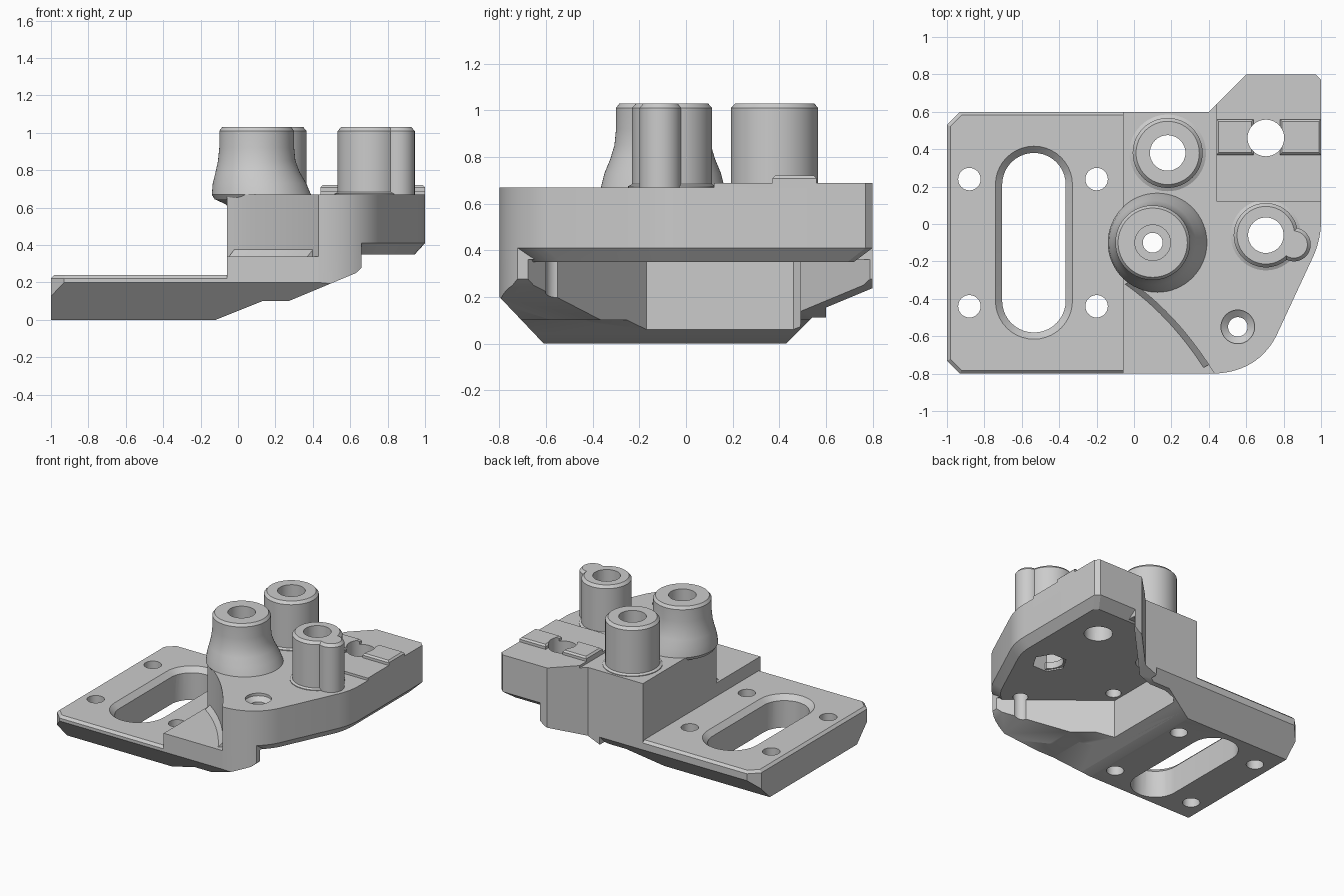
import bpy, bmesh, math
from math import sin, cos, pi

cube = bpy.data.objects.get("Cube")
if cube:
    bpy.data.objects.remove(cube, do_unlink=True)

grey = bpy.data.materials.new("machined_grey")
grey.use_nodes = True
COLOUR = (0.6, 0.6, 0.6, 1)
grey.diffuse_color = COLOUR
grey.node_tree.nodes["Principled BSDF"].inputs["Base Color"].default_value = COLOUR


def finish(name, bm):
    bmesh.ops.recalc_face_normals(bm, faces=bm.faces)
    mesh = bpy.data.meshes.new(name)
    bm.to_mesh(mesh)
    bm.free()
    ob = bpy.data.objects.new(name, mesh)
    bpy.context.collection.objects.link(ob)
    mesh.materials.append(grey)
    return ob


def prism(name, pts, lo, hi, axis="z", low_pts=None, bevel_top=0):
    """Extrude an outline along an axis; low_pts gives a different lower outline."""
    place = {"x": lambda a, b, h: (h, a, b),
             "y": lambda a, b, h: (a, h, b),
             "z": lambda a, b, h: (a, b, h)}[axis]
    bm = bmesh.new()
    low = [bm.verts.new(place(a, b, lo)) for a, b in low_pts or pts]
    high = [bm.verts.new(place(a, b, hi)) for a, b in pts]
    n = len(pts)
    bm.faces.new(low)
    top = bm.faces.new(high)
    for i in range(n):
        j = (i + 1) % n
        bm.faces.new((low[i], low[j], high[j], high[i]))
    if bevel_top:
        bmesh.ops.recalc_face_normals(bm, faces=bm.faces)
        bmesh.ops.bevel(bm, geom=list(top.edges), offset=bevel_top, segments=1,
                        affect="EDGES", profile=0.5)
    return finish(name, bm)


def lathe(name, profile, x, y, n=64):
    """Stack rings of (radius, height, optional x shift) into a round solid."""
    bm = bmesh.new()
    rings = [[bm.verts.new((x + sum(shift) + r * cos(2 * pi * i / n),
                            y + r * sin(2 * pi * i / n), z)) for i in range(n)]
             for r, z, *shift in profile]
    bm.faces.new(rings[0])
    bm.faces.new(rings[-1])
    for a, b in zip(rings, rings[1:]):
        for i in range(n):
            j = (i + 1) % n
            bm.faces.new((a[i], a[j], b[j], b[i]))
    return finish(name, bm)


def cut(targets, tool):
    for target in targets:
        mod = target.modifiers.new("cut", "BOOLEAN")
        mod.operation = "DIFFERENCE"
        mod.solver = "EXACT"
        mod.object = tool
        bpy.context.view_layer.objects.active = target
        bpy.ops.object.modifier_apply(modifier=mod.name)
    bpy.data.objects.remove(tool, do_unlink=True)


def rect(x0, x1, y0, y1):
    return [(x0, y0), (x1, y0), (x1, y1), (x0, y1)]


def bezier(a, b, c, n=14):
    return [tuple((1 - t) ** 2 * p + 2 * t * (1 - t) * q + t * t * r
                  for p, q, r in zip(a, b, c)) for t in (i / n for i in range(n + 1))]


def stadium(x, y, r, half, n=20):
    return ([(x + r * cos(pi * i / n), y + half + r * sin(pi * i / n)) for i in range(n + 1)] +
            [(x - r * cos(pi * i / n), y - half - r * sin(pi * i / n)) for i in range(n + 1)])


# Shared plan outlines
scoop = bezier((0.43, -0.8), (0.22, -0.46), (-0.06, -0.28))
nose = bezier((0.43, -0.8), (0.66, -0.79), (0.76, -0.6))
flank = bezier((0.96, -0.17), (1, -0.08), (1, 0.02), 6)
outline = (nose + flank + [(1, 0.77), (0.97, 0.8), (0.6, 0.8), (0.4, 0.6), (-0.06, 0.6)]
           + scoop[:0:-1])
inset = [(0.45 + 0.9 * (x - 0.45), 0.9 * y) for x, y in outline]

# Flat arm with chamfered corners and rim
corners = [(-0.93, -0.8), (0, -0.8), (0, 0.6), (-0.93, 0.6), (-1, 0.53), (-1, -0.73)]
arm = prism("arm", corners, 0, 0.24, bevel_top=0.018)

# Skirt under the block, hollow and open on the outer side
skirt = prism("skirt", outline, 0, 0.41)
cut([skirt], prism("skirt_end", rect(0.66, 1.2, -1, 1), -0.1, 0.5))
hollow = [(0.03, -0.17), (0.7, -0.71), (1.1, -0.71), (1.1, 0.9), (0.77, 0.9),
          (0.36, 0.49), (0.06, 0.49), (0.03, 0.46)]
cut([skirt], prism("hollow", hollow, -0.1, 0.36))

# Ledge filling the scooped corner, with a fillet strip along the wall
ledge = prism("ledge", [(-0.06, -0.8)] + scoop, 0, 0.34)
strip = [(x - 0.035, y - 0.02) for x, y in scoop[1:-1]]
prism("ledge_fillet", scoop[1:-1] + scoop[-2:0:-1], 0.33, 0.375,
      low_pts=scoop[1:-1] + strip[::-1])

# Stepped underside and long lower chamfers
low_parts = [arm, skirt, ledge]
cut(low_parts, prism("underside", [(-0.12, 0), (0.13, 0.1), (0.27, 0.1), (0.63, 0.25),
                                   (0.74, 0.35), (1.2, 0.35), (1.2, -0.1), (-0.12, -0.1)],
                     -1, 1, "y"))
cut(low_parts, prism("front_chamfer", [(-0.9, 0.305), (-0.56, -0.053), (-0.9, -0.053)],
                     -1.1, 1, "x"))
cut(low_parts, prism("back_chamfer", [(0.38, -0.05), (0.9, 0.47), (0.9, -0.05)],
                     -1.1, 0.3, "x"))

# Upper block with a tapered lower edge, raised platform and locating pads
parts = [skirt,
         prism("block", outline, 0.41, 0.67),
         prism("block_taper", outline, 0.35, 0.41, low_pts=inset),
         prism("platform", [(0.44, 0.12), (1, 0.12), (1, 0.77), (0.97, 0.8), (0.6, 0.8),
                            (0.44, 0.64)], 0.6, 0.688)]
for side, x0, x1 in (("inner", 0.44, 0.64), ("outer", 0.78, 1)):
    parts.append(prism(side + "_pad", rect(x0, x1, 0.37, 0.56), 0.6, 0.72, bevel_top=0.012))

# Flared post, its foot leaning towards the block
flare = [(0.12, 0.5, 0.04), (0.18, 0.59, 0.04), (0.2, 0.62, 0.03), (0.245, 0.645, 0.02),
         (0.265, 0.67, 0.025), (0.25, 0.73, 0.015), (0.225, 0.79, 0.005), (0.207, 0.85),
         (0.2, 0.92), (0.2, 1.01), (0.185, 1.03)]
flared_post = lathe("flared_post", flare, 0.1, -0.1)
parts.append(flared_post)

# Plain posts, with foot rings and a side key
for name, x, y, r in (("back_post", 0.18, 0.38, 0.187), ("side_post", 0.705, -0.06, 0.172),
                      ("side_post_key", 0.855, -0.11, 0.09)):
    parts.append(lathe(name, [(r, 0.6), (r, 1.01), (r - 0.018, 1.03)], x, y))
for name, x, y, r in (("back_post_foot", 0.18, 0.38, 0.205),
                      ("side_post_foot", 0.705, -0.06, 0.188)):
    parts.append(lathe(name, [(r, 0.6), (r, 0.675), (r - 0.03, 0.69)], x, y))

# Through bores, counterbore, countersink and nut pocket
for x, y, r in ((0.18, 0.38, 0.095), (0.705, -0.06, 0.095), (0.705, 0.46, 0.098),
                (0.1, -0.1, 0.053), (0.555, -0.55, 0.052)):
    cut(parts, lathe("bore", [(r, -0.2), (r, 1.2)], x, y, 40))
cut([flared_post], lathe("counterbore", [(0.095, 0.85), (0.095, 1.2)], 0.1, -0.1, 40))
block, taper = parts[1:3]
cut([block], lathe("countersink", [(0.05, 0.62), (0.09, 0.65), (0.09, 0.8)], 0.555, -0.55, 40))
cut([block, taper], lathe("nut_pocket", [(0.12, 0.2), (0.12, 0.48)], 0.705, -0.06, 6))

# Arm screw holes and long slot with a chamfered rim
for x in (-0.88, -0.2):
    for y in (-0.44, 0.24):
        cut([arm], lathe("screw_hole", [(0.06, -0.1), (0.06, 0.4)], x, y, 32))
cut([arm], prism("slot", stadium(-0.535, -0.1, 0.17, 0.31), -0.1, 0.4))
cut([arm], prism("slot_rim", stadium(-0.535, -0.1, 0.216, 0.31), 0.2, 0.25,
                 low_pts=stadium(-0.535, -0.1, 0.166, 0.31)))

# Shading
bpy.ops.object.select_all(action="DESELECT")
for ob in parts + [arm, ledge]:
    ob.select_set(True)
bpy.context.view_layer.objects.active = arm
bpy.ops.object.shade_smooth_by_angle(angle=math.radians(25))
